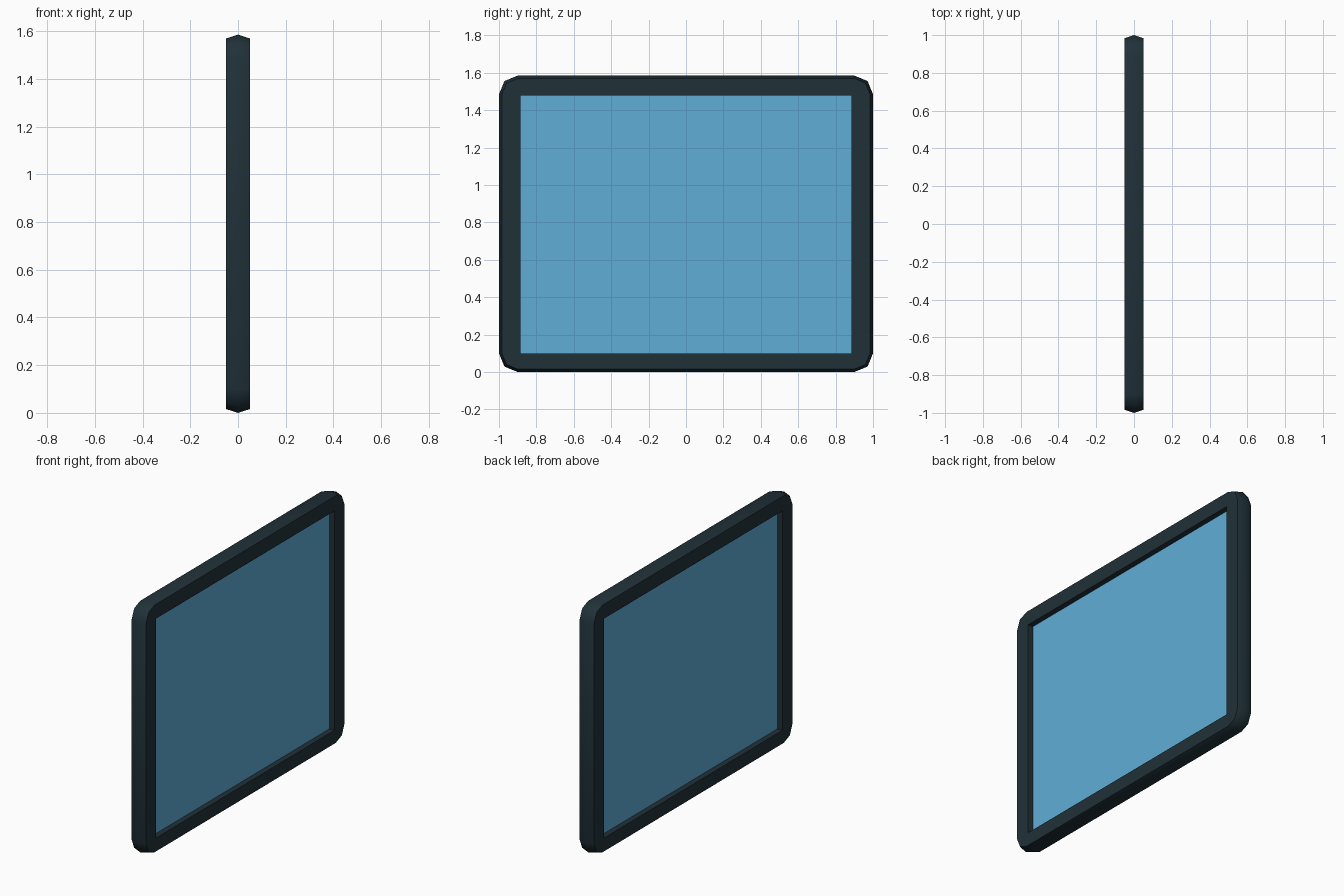
import bpy, bmesh
from math import cos, sin, radians

if "Cube" in bpy.data.objects:
    bpy.data.objects.remove(bpy.data.objects["Cube"])

W, H = 1.0, 1.585            # half width and height of the frame
IN_Y, IN_Z0, IN_Z1 = 0.886, 0.10, 1.478   # opening
DEPTH = 0.05                 # half depth
GLASS = 0.015                # half thickness of the pane


def colour(name, rgb):
    mat = bpy.data.materials.new(name)
    mat.diffuse_color = (*rgb, 1)
    mat.use_nodes = True
    mat.node_tree.nodes["Principled BSDF"].inputs["Base Color"].default_value = mat.diffuse_color
    return mat


def finish(bm, name, mat):
    bmesh.ops.remove_doubles(bm, verts=bm.verts, dist=1e-5)
    bmesh.ops.recalc_face_normals(bm, faces=bm.faces)
    mesh = bpy.data.meshes.new(name)
    bm.to_mesh(mesh)
    bm.free()
    mesh.materials.append(mat)
    ob = bpy.data.objects.new(name, mesh)
    bpy.context.collection.objects.link(ob)
    return ob


def outline(x, inset, r=0.1):
    """Rounded outer loop, two segments per corner."""
    pts = []
    for i, (sy, top) in enumerate([(1, 1), (-1, 1), (-1, 0), (1, 0)]):
        cy, cz = sy * (W - r), (H - r if top else r)
        for k in range(3):
            a = radians(90 * i + 45 * k)
            pts.append((x, cy + (r - inset) * cos(a), cz + (r - inset) * sin(a)))
    return pts


def opening(x):
    """Square inner loop, each corner repeated to match the outer loop."""
    corners = [(IN_Y, IN_Z1), (-IN_Y, IN_Z1), (-IN_Y, IN_Z0), (IN_Y, IN_Z0)]
    return [(x, y, z) for y, z in corners for _ in range(3)]


# frame: ridged outer edge, flat faces, square opening
bm = bmesh.new()
loops = [outline(-DEPTH, 0.016), outline(0, 0), outline(DEPTH, 0.016),
         opening(DEPTH), opening(-DEPTH)]
rings = [[bm.verts.new(p) for p in loop] for loop in loops]
for a, b in zip(rings, rings[1:] + rings[:1]):
    for i in range(12):
        j = (i + 1) % 12
        bm.faces.new((a[i], a[j], b[j], b[i]))
frame = finish(bm, "frame", colour("dark_frame", (0.0145, 0.031, 0.04)))
bpy.context.view_layer.objects.active = frame
frame.select_set(True)
bpy.ops.object.shade_smooth_by_angle(angle=radians(50))

# glass pane
bm = bmesh.new()
bmesh.ops.create_cube(bm, size=1)
for v in bm.verts:
    v.co = (v.co.x * 2 * GLASS, v.co.y * 2 * (IN_Y + 0.004),
            (IN_Z0 + IN_Z1) / 2 + v.co.z * (IN_Z1 - IN_Z0 + 0.008))
finish(bm, "glass_pane", colour("blue_glass", (0.12, 0.42, 0.68)))
